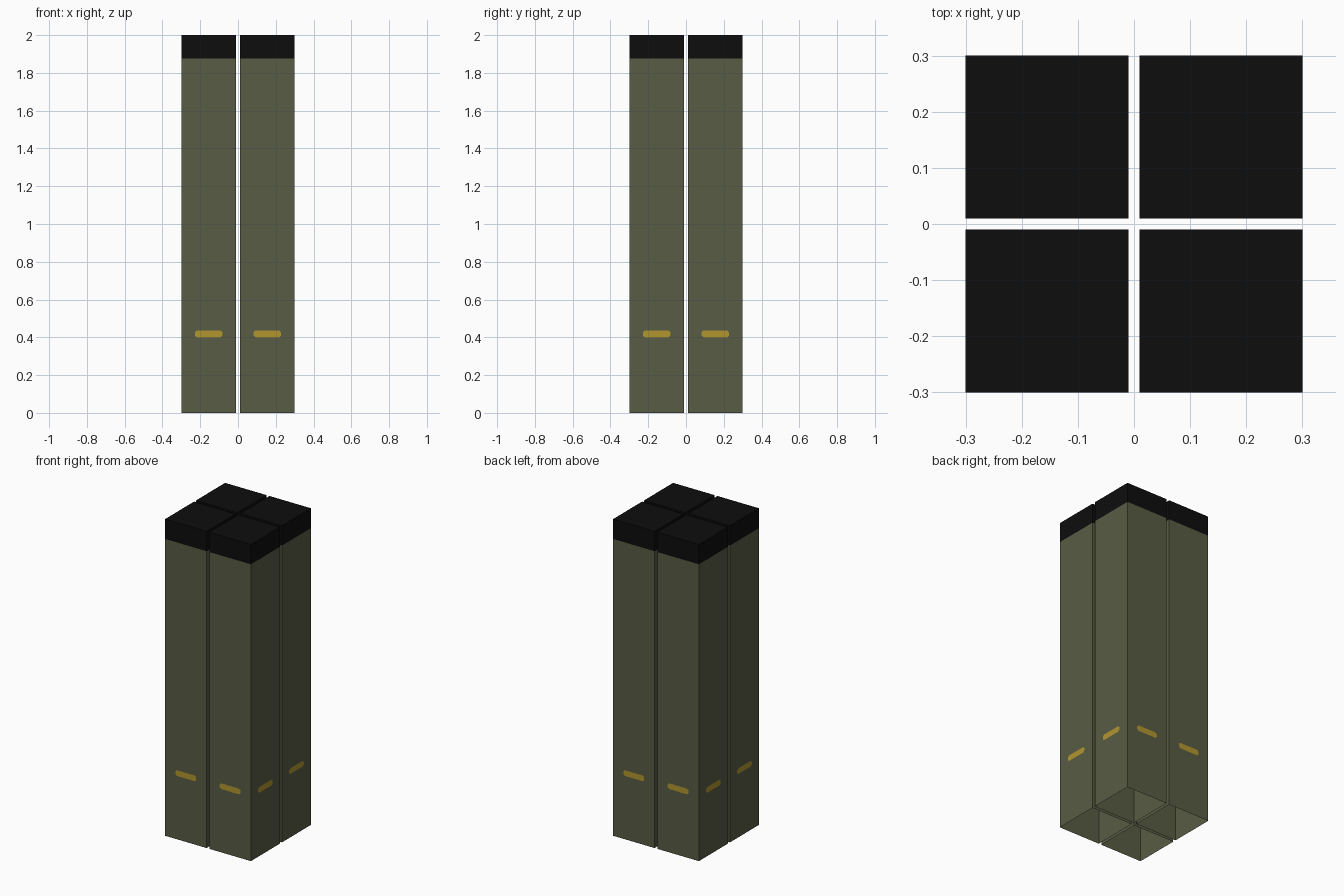
import bpy, bmesh
from mathutils import Matrix, Vector

if "Cube" in bpy.data.objects:
    bpy.data.objects.remove(bpy.data.objects["Cube"])

def material(name, rgb):
    m = bpy.data.materials.new(name)
    m.diffuse_color = (*rgb, 1)
    m.use_nodes = True
    m.node_tree.nodes["Principled BSDF"].inputs["Base Color"].default_value = m.diffuse_color
    return m

MATS = [material("olive", (0.098, 0.107, 0.058)),
        material("black", (0.004, 0.004, 0.004)),
        material("gold", (0.445, 0.305, 0.028))]

H = 0.145            # half width of one post
CAP, TOP = 1.875, 2.0
DASH_Z, DASH_W, DASH_H, CH = 0.418, 0.073, 0.018, 0.010

def add_side(bm, rot):
    """One wall: olive panel with an inset chamfered gold dash, black band above."""
    def v(x, z):
        return bm.verts.new(rot @ Vector((x, -H, z)))
    def face(vs, mat):
        bm.faces.new(vs).material_index = mat
    bl, br, tr, tl = v(-H, 0), v(H, 0), v(H, CAP), v(-H, CAP)
    w, h = DASH_W, DASH_H
    pts = [(-w + CH, -h), (w - CH, -h), (w, -h + CH), (w, h - CH),
           (w - CH, h), (-w + CH, h), (-w, h - CH), (-w, -h + CH)]
    d = [v(x, DASH_Z + z) for x, z in pts]
    face(d, 2)
    corners = [bl, br, tr, tl]
    for i in range(4):
        a, b = corners[i], corners[(i + 1) % 4]
        face([a, b, d[2 * i + 1], d[2 * i]], 0)
        face([b, d[(2 * i + 2) % 8], d[2 * i + 1]], 0)
    face([tl, tr, v(H, TOP), v(-H, TOP)], 1)

def make_post(name, x, y):
    """Hollow square post, open at the bottom, closed by a black top."""
    bm = bmesh.new()
    for k in range(4):
        add_side(bm, Matrix.Rotation(k * 1.5707963268, 3, 'Z'))
    top = [bm.verts.new((sx * H, sy * H, TOP))
           for sx, sy in ((-1, -1), (1, -1), (1, 1), (-1, 1))]
    bm.faces.new(top).material_index = 1
    bmesh.ops.remove_doubles(bm, verts=bm.verts, dist=1e-4)
    me = bpy.data.meshes.new(name)
    bm.to_mesh(me)
    bm.free()
    for m in MATS:
        me.materials.append(m)
    ob = bpy.data.objects.new(name, me)
    ob.location = (x, y, 0)
    bpy.context.collection.objects.link(ob)

# Four posts with a narrow gap between them
for sx, xn in ((-1, "left"), (1, "right")):
    for sy, yn in ((-1, "front"), (1, "back")):
        make_post(f"{yn}_{xn}_post", sx * 0.155, sy * 0.155)
